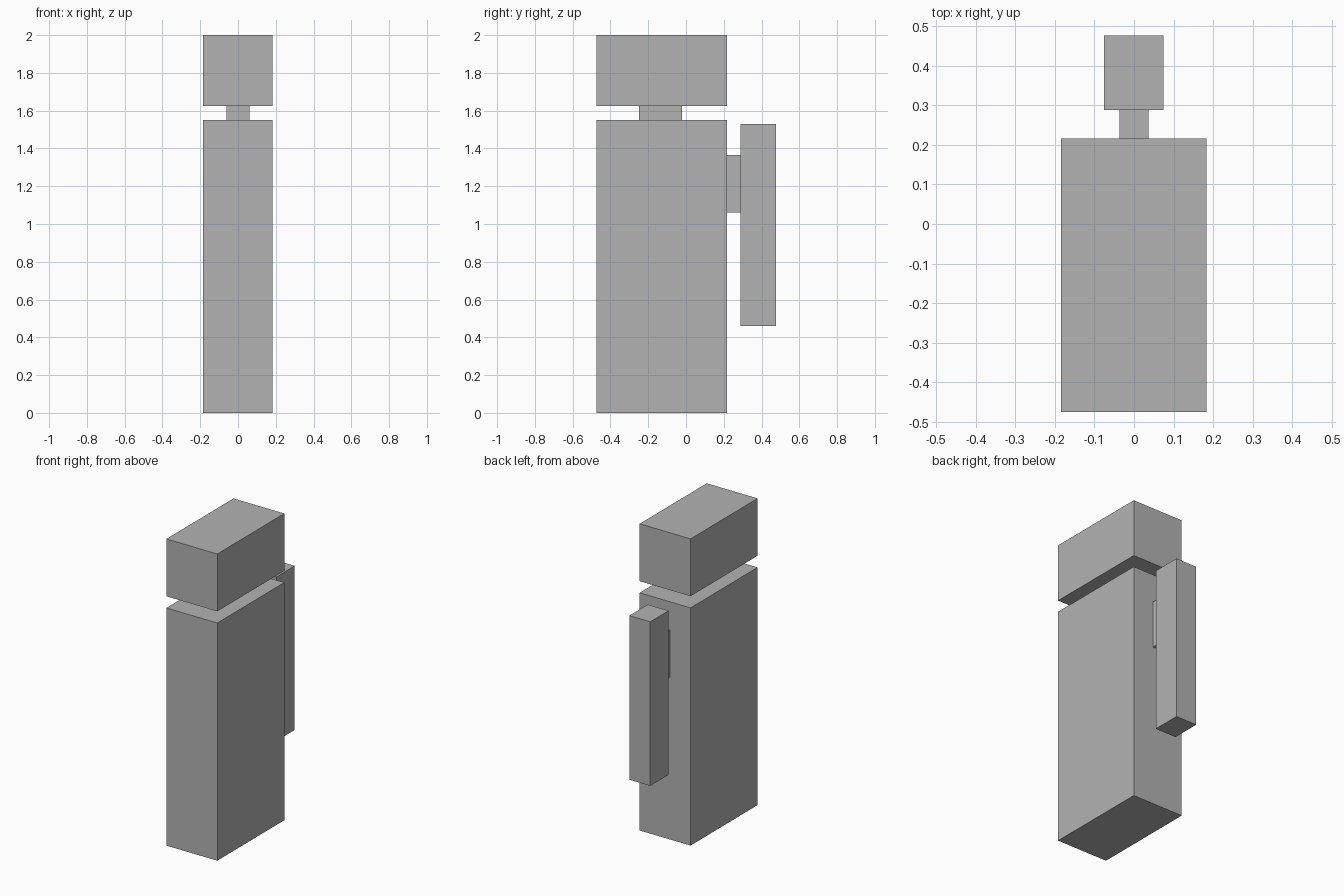
import bpy

if "Cube" in bpy.data.objects:
    bpy.data.objects.remove(bpy.data.objects["Cube"])

grey = bpy.data.materials.new("plain grey")
grey.diffuse_color = (0.45, 0.45, 0.45, 1)
grey.use_nodes = True
grey.node_tree.nodes["Principled BSDF"].inputs["Base Color"].default_value = grey.diffuse_color


def box(name, x, y, z):
    """Box spanning the given (min, max) range on each axis."""
    spans = (x, y, z)
    bpy.ops.mesh.primitive_cube_add(size=1, location=[(a + b) / 2 for a, b in spans])
    ob = bpy.context.object
    ob.name = name
    for v in ob.data.vertices:
        for i, (a, b) in enumerate(spans):
            v.co[i] *= b - a
    ob.data.materials.append(grey)
    return ob


# Main column: body, narrow neck and head block
box("body", (-0.184, 0.183), (-0.475, 0.216), (0, 1.55))
box("neck", (-0.062, 0.061), (-0.25, -0.02), (1.55, 1.626))
box("head", (-0.184, 0.183), (-0.475, 0.216), (1.626, 2))

# Handle at the back, held by a small bracket
box("handle_bracket", (-0.037, 0.037), (0.216, 0.288), (1.06, 1.365))
box("handle", (-0.076, 0.075), (0.288, 0.477), (0.46, 1.53))
